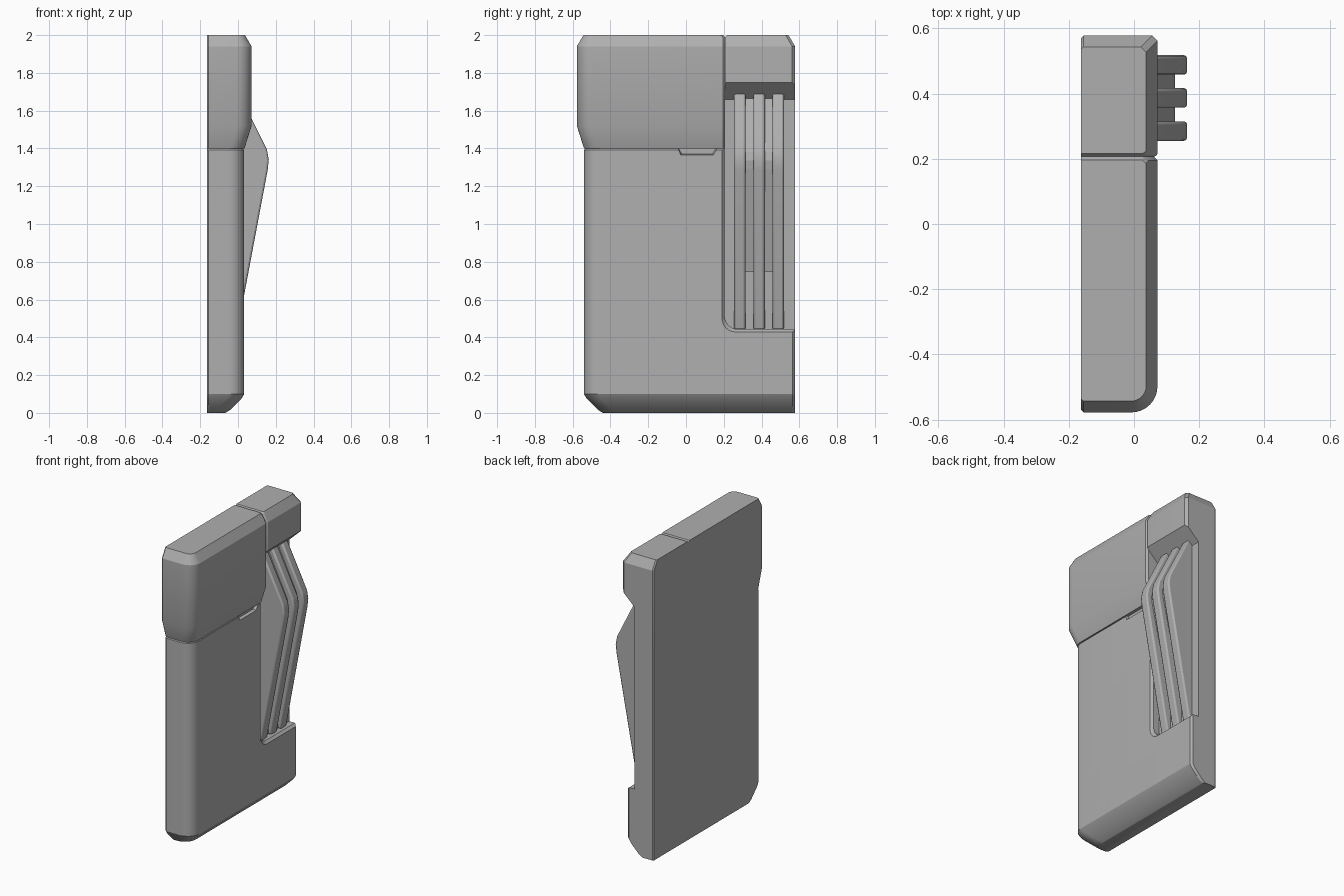
import bpy, bmesh, math

if "Cube" in bpy.data.objects:
    bpy.data.objects.remove(bpy.data.objects["Cube"])

BACK = -0.163         # flat rear face
Y0, Y1 = -0.578, 0.578
SEAM = 0.207          # line between cap and hinge block

grey = bpy.data.materials.new("dark_grey")
grey.diffuse_color = (0.43, 0.43, 0.43, 1)
grey.use_nodes = True
grey.node_tree.nodes["Principled BSDF"].inputs["Base Color"].default_value = grey.diffuse_color


def loft(name, rings):
    """Skin a list of equal-length closed rings and cap both ends."""
    bm = bmesh.new()
    loops = [[bm.verts.new(p) for p in ring] for ring in rings]
    n = len(loops[0])
    for a, b in zip(loops, loops[1:]):
        for i in range(n):
            j = (i + 1) % n
            bm.faces.new((a[i], a[j], b[j], b[i]))
    bm.faces.new(loops[0][::-1])
    bm.faces.new(loops[-1])
    bmesh.ops.recalc_face_normals(bm, faces=bm.faces)
    me = bpy.data.meshes.new(name)
    bm.to_mesh(me)
    bm.free()
    me.materials.append(grey)
    ob = bpy.data.objects.new(name, me)
    bpy.context.collection.objects.link(ob)
    return ob


def plan(z, x1, y0, y1, r, c, b0, b1):
    """Horizontal outline: rounded front corner, chamfered far corner."""
    pts = [(BACK, y0 + b0), (BACK + 0.008, y0)]
    for i in range(9):
        a = -math.pi / 2 + i * math.pi / 16
        pts.append((x1 - r + r * math.cos(a), y0 + r + r * math.sin(a)))
    pts += [(x1, y1 - c), (x1 - c, y1), (BACK + 0.008, y1), (BACK, y1 - b1)]
    return [(x, y, z) for x, y in pts]


def prism(name, profile, y0, y1):
    """Extrude an (x, z) profile along y."""
    return loft(name, [[(x, y, z) for x, z in profile] for y in (y0, y1)])


def activate(ob):
    bpy.ops.object.select_all(action='DESELECT')
    ob.select_set(True)
    bpy.context.view_layer.objects.active = ob


def cut(ob, cutter):
    m = ob.modifiers.new("cut", 'BOOLEAN')
    m.operation, m.solver, m.object = 'DIFFERENCE', 'EXACT', cutter
    activate(ob)
    bpy.ops.object.modifier_apply(modifier=m.name)


def smooth(ob):
    activate(ob)
    bpy.ops.object.shade_smooth_by_angle(angle=math.radians(25))


# Main body with rounded-off foot
body = loft("body", [
    plan(z, 0.033 - d, -0.54 + d, Y1, 0.08, 0.014, 0.008, 0.008)
    for z, d in ((0, 0.1), (0.015, 0.075), (0.075, 0.015), (0.1, 0),
                 (1.392, 0), (1.4, 0.009))])

# Cap, tapering into the body and chamfered on top
cap = loft("cap", [
    plan(z, 0.072 - d, Y0 + d, SEAM - e, r, 0.012, 0.008, 0)
    for z, d, e, r in ((1.4, 0.038, 0, 0.075), (1.52, 0, 0, 0.08),
                       (1.94, 0, 0, 0.08), (1.988, 0.028, 0, 0.052),
                       (2.0, 0.035, 0.01, 0.045))])

# Hinge block beside the cap
hinge = loft("hinge_block", [
    plan(z, 0.072 - d, SEAM + e, Y1 - d, 0.012, 0.016, 0, 0.008)
    for z, d, e in ((1.4, 0, 0), (1.94, 0, 0),
                    (1.988, 0.028, 0), (2.0, 0.035, 0.01))])


# Lever recess: rounded lower corner, flared rim, sloped upper end
def recess_ring(x, flare, top):
    y, z, r = SEAM - 0.002 - flare, 0.443 - flare, 0.07
    pts = [(0.7, z)]
    for i in range(9):
        a = -math.pi / 2 - i * math.pi / 16
        pts.append((y + r + r * math.cos(a), z + r + r * math.sin(a)))
    pts += [(y, top), (0.7, top)]
    return [(x, py, pz) for py, pz in pts]


recess = loft("recess_cutter", [
    recess_ring(-0.024, 0, 1.66), recess_ring(0.017, 0, 1.6985),
    recess_ring(0.034, 0.015, 1.7145), recess_ring(0.077, 0.015, 1.7545),
    recess_ring(0.3, 0.015, 1.7545)])
for part in (body, hinge):
    cut(part, recess)

# Thumb notch under the cap
thumb = loft("thumb_cutter", [
    [(x, -0.05 - g, 1.41), (x, 0.17 + g, 1.41),
     (x, 0.145 + g, 1.366 - g), (x, -0.028 - g, 1.366 - g)]
    for x, g in ((0.013, -0.005), (0.053, 0.005))])
cut(body, thumb)
for helper in (recess, thumb):
    bpy.data.objects.remove(helper)

# Lever: three bent ribs over a lower web
rib_profile = [(-0.05, 0.44), (-0.002, 0.44), (0.157, 1.285), (0.163, 1.34),
               (0.153, 1.395), (0.003, 1.695), (-0.05, 1.67)]
web_profile = [(-0.05, 0.745), (0.0, 0.745), (0.12, 1.29), (0.126, 1.335),
               (0.117, 1.38), (-0.028, 1.68), (-0.05, 1.66)]
for i, y in enumerate((0.285, 0.387, 0.488)):
    rib = prism(f"lever_rib_{i + 1}", rib_profile, y - 0.03, y + 0.03)
    bev = rib.modifiers.new("rounding", 'BEVEL')
    bev.width, bev.segments = 0.01, 2
    bev.limit_method, bev.angle_limit = 'ANGLE', math.radians(60)
    smooth(rib)
prism("lever_web", web_profile, 0.3, 0.47)

for part in (body, cap, hinge):
    smooth(part)
